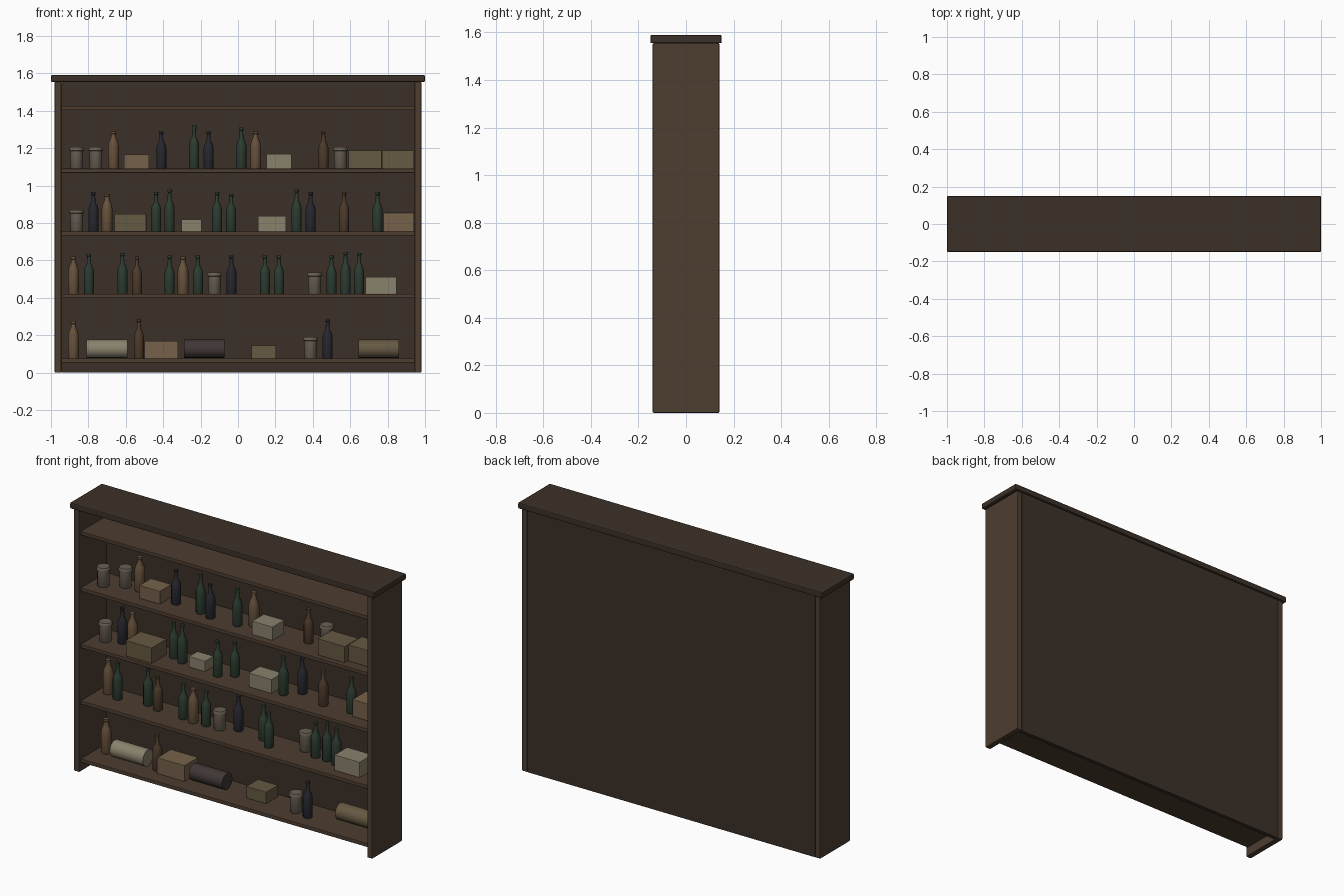
import bpy, bmesh, math

if "Cube" in bpy.data.objects:
    bpy.data.objects.remove(bpy.data.objects["Cube"])

def material(name, rgb):
    m = bpy.data.materials.new(name)
    m.diffuse_color = (*rgb, 1)
    m.use_nodes = True
    m.node_tree.nodes["Principled BSDF"].inputs["Base Color"].default_value = m.diffuse_color
    return m

WOOD = material("wood", (0.075, 0.047, 0.030))
DARK = material("dark_wood", (0.045, 0.030, 0.021))
COLOURS = {
    "green": material("green_glass", (0.025, 0.045, 0.030)),
    "navy": material("navy_glass", (0.020, 0.021, 0.028)),
    "brown": material("brown_glass", (0.075, 0.043, 0.024)),
    "tan": material("tan_ceramic", (0.14, 0.085, 0.045)),
    "jar": material("stoneware", (0.14, 0.115, 0.085)),
    "cream": material("cream_paper", (0.25, 0.22, 0.15)),
    "kraft": material("kraft_card", (0.18, 0.12, 0.07)),
    "olive": material("olive_card", (0.13, 0.10, 0.055)),
    "dusk": material("dark_cloth", (0.05, 0.038, 0.035)),
}

def finish(name, bm, mat, smooth=False):
    bmesh.ops.recalc_face_normals(bm, faces=bm.faces)
    me = bpy.data.meshes.new(name)
    bm.to_mesh(me)
    bm.free()
    me.materials.append(mat)
    ob = bpy.data.objects.new(name, me)
    bpy.context.collection.objects.link(ob)
    if smooth:
        bpy.context.view_layer.objects.active = ob
        ob.select_set(True)
        bpy.ops.object.shade_smooth_by_angle(angle=math.radians(40))
        ob.select_set(False)
    return ob

def block(name, x, y, z, mat, bevel=0.0):
    """Box between (min, max) pairs on each axis."""
    bm = bmesh.new()
    bmesh.ops.create_cube(bm, size=1)
    for v in bm.verts:
        v.co = [a[0] + (c + 0.5) * (a[1] - a[0]) for a, c in zip((x, y, z), v.co)]
    ob = finish(name, bm, mat)
    if bevel:
        mod = ob.modifiers.new("edge_bevel", "BEVEL")
        mod.width, mod.segments = bevel, 2
    return ob

def lathe(name, profile, place, mat, sides=12):
    """Closed turned shape from (radius, height) points."""
    bm = bmesh.new()
    rings = []
    for r, h in profile:
        angles = [2 * math.pi * i / sides for i in range(sides)]
        rings.append([bm.verts.new((r * math.cos(a), r * math.sin(a), h)) for a in angles])
    for lo, hi in zip(rings, rings[1:]):
        for i in range(sides):
            j = (i + 1) % sides
            bm.faces.new((lo[i], lo[j], hi[j], hi[i]))
    bm.faces.new(rings[0])
    bm.faces.new(rings[-1])
    ob = finish(name, bm, mat, True)
    ob.location = place
    return ob

# Cabinet carcass
block("top_board", (-1, 1), (-0.15, 0.15), (1.555, 1.59), DARK, 0.006)
for s, side in ((-1, "left"), (1, "right")):
    block(side + "_side", sorted((s * 0.945, s * 0.98)), (-0.14, 0.14), (0, 1.555), WOOD, 0.004)
block("back_panel", (-0.945, 0.945), (0.115, 0.138), (0, 1.555), DARK)
SHELF_TOPS = [0.075, 0.42, 0.755, 1.09, 1.425]
for z in SHELF_TOPS:
    block("shelf", (-0.945, 0.945), (-0.126, 0.115), (z - 0.022, z), WOOD, 0.003)

def bottle(kind, x, y, h, z):
    if kind == "tan":
        p = [(.027, 0), (.029, .02), (.029, .6), (.024, .72), (.013, .85), (.012, .93), (.015, .94), (.015, 1)]
    else:
        p = [(.025, 0), (.027, .02), (.027, .56), (.022, .65), (.011, .75), (.009, .93), (.012, .94), (.012, 1)]
    lathe(kind + "_bottle", [(r, t * h) for r, t in p], (x, y, z), COLOURS[kind])

def jar(x, y, z):
    p = [(.031, 0), (.034, .004), (.034, .095), (.039, .097), (.039, .108), (.034, .115)]
    lathe("jar", p, (x, y, z), COLOURS["jar"], 14)

def carton(kind, x0, x1, y, d, h, z):
    block(kind + "_box", (x0, x1), (y - d / 2, y + d / 2), (z, z + h), COLOURS[kind], 0.002)

def roll(kind, x, y, z):
    ob = lathe(kind + "_roll", [(.049, -.109), (.049, .109)], (x, y, z + .052), COLOURS[kind], 16)
    ob.rotation_euler = (0, math.pi / 2, 0)

def stock(shelf, bottles, jars, boxes, rolls=()):
    z = SHELF_TOPS[shelf]
    for b in bottles:
        bottle(*b, z)
    for j in jars:
        jar(*j, z)
    for c in boxes:
        carton(*c, z)
    for r in rolls:
        roll(*r, z)

# Bottom shelf goods
stock(0,
      [("tan", -.88, .02, .2), ("brown", -.53, 0, .21), ("navy", .479, -.03, .21)],
      [(.388, -.01)],
      [("kraft", -.5, -.32, .02, .13, .095), ("olive", .072, .203, .03, .11, .07)],
      [("cream", -.70, 0), ("dusk", -.18, 0), ("olive", .752, .04)])
# Second shelf goods
stock(1,
      [("tan", -.88, .04, .2), ("green", -.797, .01, .215), ("green", -.618, .04, .22),
       ("brown", -.54, .02, .2), ("green", -.366, .01, .205), ("tan", -.294, 0, .2),
       ("green", -.214, .007, .205), ("navy", -.035, .055, .205), ("green", .144, .034, .205),
       ("green", .219, -.023, .205), ("green", .5, .014, .205), ("green", .575, .015, .225),
       ("green", .647, 0, .22)],
      [(-.126, .01), (.409, .052)],
      [("cream", .682, .848, -.01, .12, .092)])
# Third shelf goods
stock(2,
      [("navy", -.773, .02, .21), ("tan", -.7, .01, .2), ("green", -.438, .025, .21),
       ("green", -.366, 0, .225), ("green", -.112, -.03, .21), ("green", -.037, .023, .2),
       ("green", .313, -.02, .225), ("navy", .388, .05, .21), ("brown", .567, -.01, .21),
       ("green", .746, 0, .21)],
      [(-.863, -.01)],
      [("olive", -.66, -.49, -.04, .14, .093), ("cream", -.302, -.195, .01, .08, .063),
       ("cream", .107, .257, 0, .105, .083), ("kraft", .778, .942, .025, .13, .1)])
# Fourth shelf goods
stock(3,
      [("tan", -.666, .03, .2), ("navy", -.41, .005, .2), ("green", -.235, -.015, .23),
       ("navy", -.157, -.035, .2), ("green", .018, -.03, .22), ("tan", .094, .015, .2),
       ("brown", .457, .01, .2)],
      [(-.863, -.03), (-.76, .03), (.548, .05)],
      [("kraft", -.61, -.475, 0, .11, .077), ("cream", .152, .286, -.03, .11, .08),
       ("olive", .59, .767, -.03, .13, .097), ("olive", .77, .942, 0, .13, .097)])
